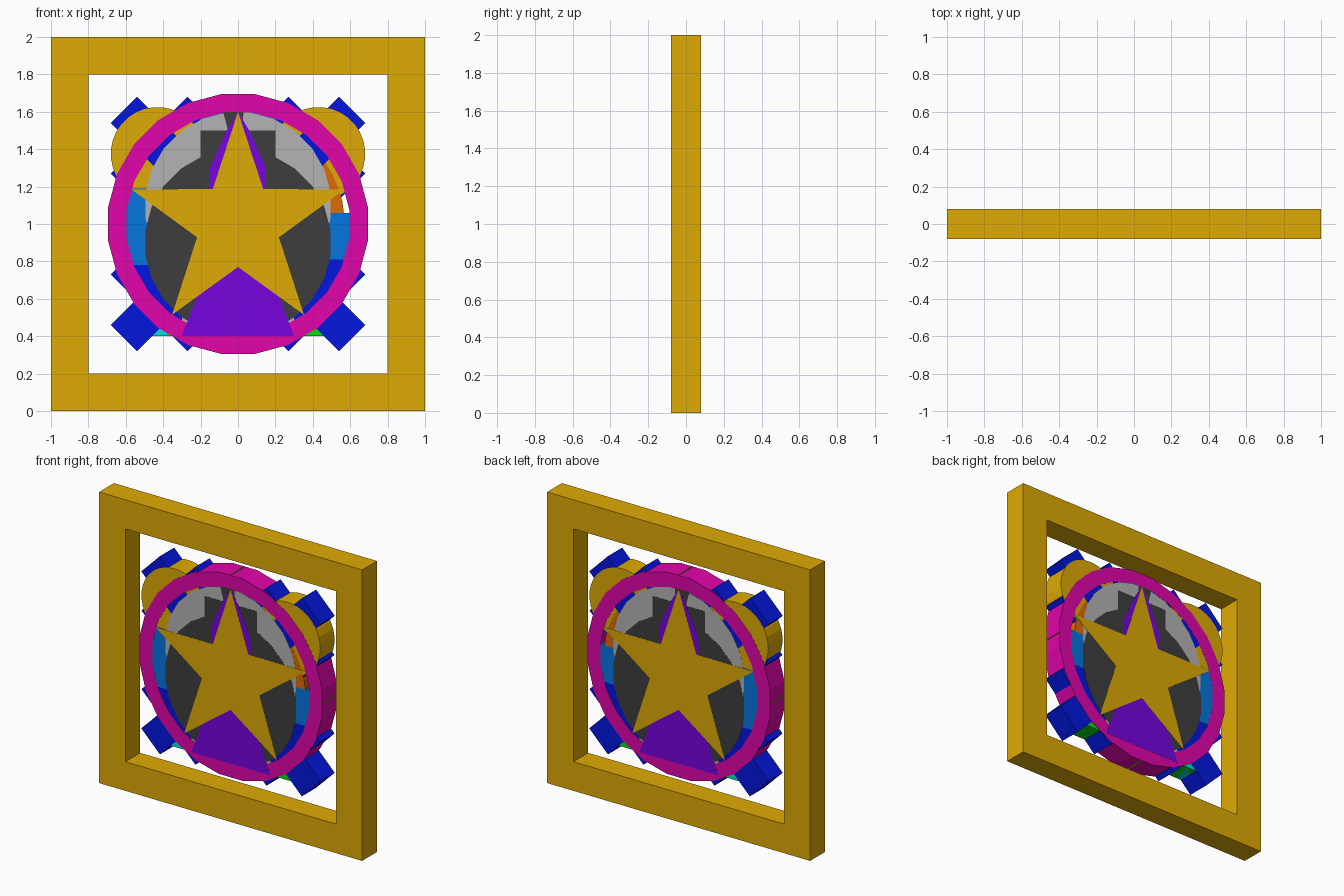
import bpy, bmesh
from math import sin, cos, pi, radians

if "Cube" in bpy.data.objects:
    bpy.data.objects.remove(bpy.data.objects["Cube"])

DEPTH = 0.08
CZ = 1.0


def material(name, rgb):
    m = bpy.data.materials.new(name)
    m.diffuse_color = (*[c ** 2.2 for c in rgb], 1)
    m.use_nodes = True
    m.node_tree.nodes["Principled BSDF"].inputs["Base Color"].default_value = m.diffuse_color
    return m


GOLD = material("gold", (0.87, 0.66, 0.05))
PINK = material("pink", (0.88, 0.05, 0.66))
NAVY = material("deep_blue", (0.04, 0.11, 0.87))
BLUE = material("light_blue", (0.05, 0.46, 0.87))
PURPLE = material("purple", (0.46, 0.05, 0.87))
DARK = material("charcoal", (0.25, 0.25, 0.25))
GREY = material("grey", (0.7, 0.7, 0.7))
ORANGE = material("orange", (0.87, 0.42, 0.05))
GREEN = material("green", (0.05, 0.87, 0.1))
CYAN = material("cyan", (0.05, 0.87, 0.87))
RED = material("red", (0.87, 0.05, 0.05))
LIME = material("lime", (0.62, 0.87, 0.05))


def plates(name, outlines, mat, layer):
    """Extrude outlines (x, z) through y; layers differ by a hair to avoid flicker."""
    d = DEPTH - layer * 0.0004
    bm = bmesh.new()
    for pts in outlines:
        face = bm.faces.new([bm.verts.new((x, -d, z)) for x, z in pts])
        new = bmesh.ops.extrude_face_region(bm, geom=[face])["geom"]
        verts = [g for g in new if isinstance(g, bmesh.types.BMVert)]
        bmesh.ops.translate(bm, verts=verts, vec=(0, 2 * d, 0))
        if not face.is_valid or len(face.edges[0].link_faces) < 2:  # keep the near cap
            bm.faces.new([v for v in face.verts])
    finish(name, bm, mat)


def hollow(name, outer, inner, mat, layer):
    """Closed band between two matching outlines."""
    d = DEPTH - layer * 0.0004
    bm = bmesh.new()
    loops = [[bm.verts.new((x, y, z)) for x, z in pts]
             for pts, y in ((outer, -d), (outer, d), (inner, d), (inner, -d))]
    n = len(outer)
    for a in range(4):
        p, q = loops[a], loops[(a + 1) % 4]
        for i in range(n):
            j = (i + 1) % n
            bm.faces.new((p[i], p[j], q[j], q[i]))
    finish(name, bm, mat)


def finish(name, bm, mat):
    bmesh.ops.recalc_face_normals(bm, faces=bm.faces)
    me = bpy.data.meshes.new(name)
    bm.to_mesh(me)
    bm.free()
    me.materials.append(mat)
    bpy.context.collection.objects.link(bpy.data.objects.new(name, me))


def rect(x0, x1, z0, z1):
    return [(x0, z0), (x1, z0), (x1, z1), (x0, z1)]


def circle(x, z, r, n=24):
    return [(x + r * cos(2 * pi * (i + .5) / n), z + r * sin(2 * pi * (i + .5) / n))
            for i in range(n)]


def turn(pts, deg):
    c, s = cos(radians(deg)), sin(radians(deg))
    return [(x * c - (z - CZ) * s, CZ + x * s + (z - CZ) * c) for x, z in pts]


def mirrored(pts):
    return pts + [(-x, z) for x, z in reversed(pts) if abs(x) > 1e-6]


def cross(half, w):
    return [p for k in range(4)
            for p in turn([(w, CZ + w), (w, CZ + half), (-w, CZ + half)], 90 * k)]


# square frame and round rim
hollow("frame", rect(-1, 1, 0, 2), rect(-.8, .8, .2, 1.8), GOLD, 0)
hollow("rim", circle(0, CZ, .7), circle(0, CZ, .6), PINK, 3)

# five-pointed star
star = []
for i in range(10):
    r, a = (.6, .23)[i % 2], pi / 2 + i * pi / 5
    star.append((r * cos(a), CZ + r * sin(a)))
plates("star", [star], GOLD, 0)

# finned purple body
plates("finned_body", [mirrored([(0, 1.6), (.06, 1.5), (.15, 1.3), (.15, .8), (.3, .4)])],
       PURPLE, 1)

# dark disc with cap
plates("dark_disc", [circle(0, .9, .5)], DARK, 2)
plates("disc_cap", [rect(-.2, .2, 1.3, 1.5), [(-.08, 1.6), (0, 1.3), (.03, 1.6)]], DARK, 2.5)

# grey disc and its base
plates("grey_disc", [circle(0, 1.1, .5)], GREY, 4)
plates("grey_base", [rect(-.3, .3, .4, .6)], GREY, 4.5)

# broad plus
plates("plus", [rect(-.62, -.2, .78, 1.19), rect(-.2, .2, .4, 1.6), rect(.2, .6, .81, 1.06)],
       BLUE, 4.8)

# diagonal crosses
plates("small_cross", [turn(cross(.61, .1), 45)], NAVY, 5)
plates("large_cross", [turn(cross(.863, .1), 45)], NAVY, 6)

# orange curved band on the right
arc = [radians(4 + 8 * i) for i in range(6)]
plates("curved_band", [[(.57 * cos(a), CZ + .57 * sin(a)) for a in arc] +
                       [(.4 * cos(a), CZ + .4 * sin(a)) for a in reversed(arc)]], ORANGE, 5.2)

# round lobes behind the rim
plates("lobes", [circle(s * .43, 1.375, .25, 32) for s in (-1, 1)], GOLD, 5.5)

# chevrons in four directions
chevron = mirrored([(0, 1.41), (.68, .73), (.54, .59), (0, 1.13)])
for k, side in enumerate(("up", "left", "down", "right")):
    plates("chevron_" + side, [turn(chevron, 90 * k)], NAVY, 7 + k * .2)

# bar and backward triangle
plates("backward_marker", [rect(-.55, -.38, .4, 1.6), [(-.38, CZ), (.55, .4), (.55, 1.6)]],
       CYAN, 10)

# tray with downward arrow
plates("tray_arrow", [rect(-.5, .5, .4, .5), rect(-.1, .1, 1, 1.6),
                      [(-.3, 1), (0, .6), (.3, 1)]], GREEN, 11)

# forward triangle
plates("forward_marker", [[(-.3, .5), (.5, CZ), (-.3, 1.5)]], RED, 12)

# ring of spikes
spike = [(-.06, CZ + .5), (.06, CZ + .5), (0, CZ + .7)]
plates("spikes", [turn(spike, 22.5 * k) for k in range(16)], LIME, 13)
